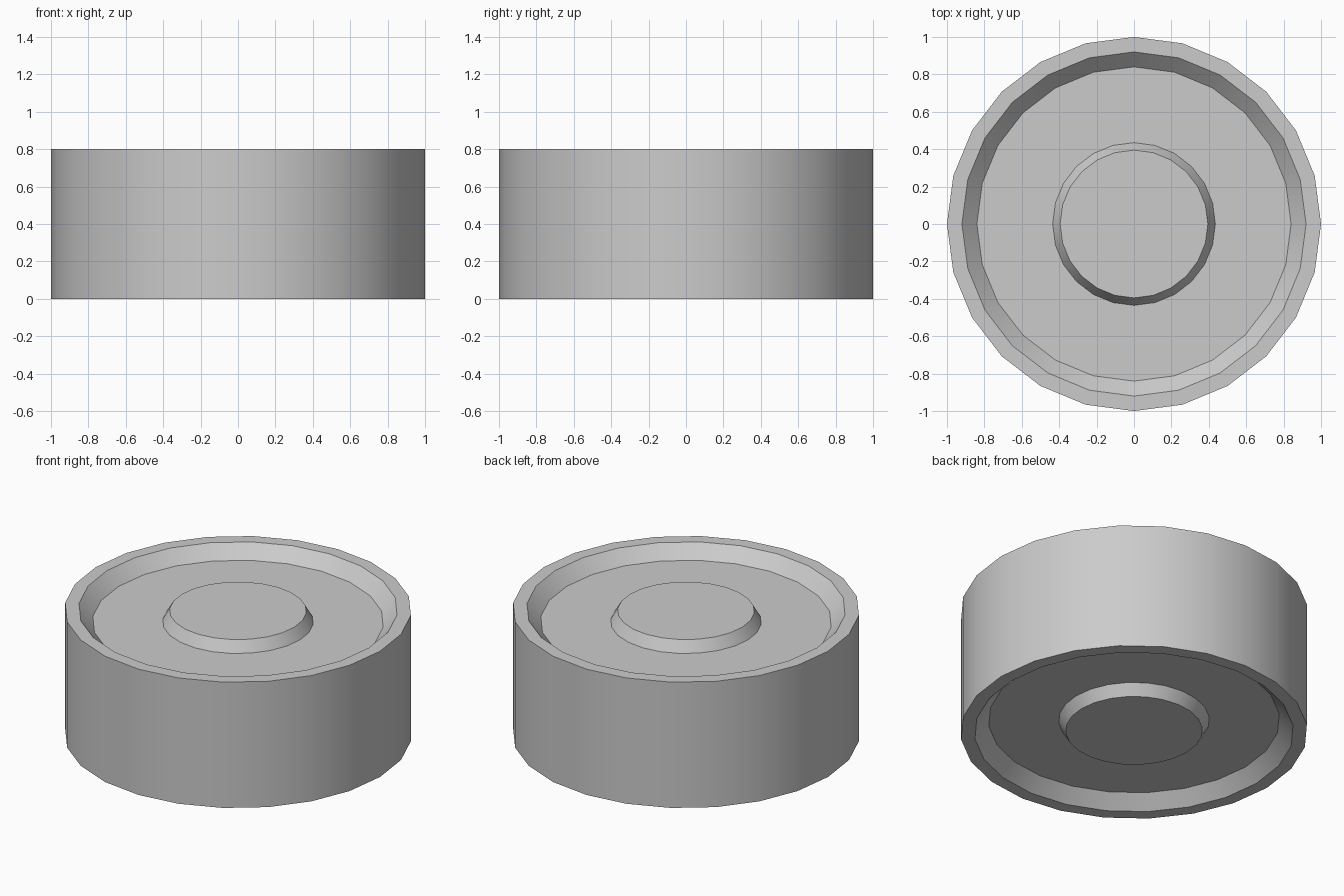
import bpy, bmesh
from math import cos, sin, tau, radians

if "Cube" in bpy.data.objects:
    bpy.data.objects.remove(bpy.data.objects["Cube"])

SIDES = 24
HEIGHT = 0.8

# Upper half profile (radius, z): hub cap, recessed face, bevelled lip, tread
half = [(0.395, 0.79), (0.435, 0.72), (0.84, 0.72), (0.92, 0.80), (1.0, 0.80)]
profile = half + [(r, HEIGHT - z) for r, z in reversed(half)]


def lathe(name, points, sides):
    """Revolve an open profile about z and cap both ends."""
    bm = bmesh.new()
    rings = [[bm.verts.new((r * cos(tau * i / sides), r * sin(tau * i / sides), z))
              for i in range(sides)] for r, z in points]
    for a, b in zip(rings, rings[1:]):
        for i in range(sides):
            j = (i + 1) % sides
            bm.faces.new((a[i], b[i], b[j], a[j]))
    bm.faces.new(rings[0])
    bm.faces.new(rings[-1][::-1])
    bmesh.ops.recalc_face_normals(bm, faces=bm.faces)
    mesh = bpy.data.meshes.new(name)
    bm.to_mesh(mesh)
    bm.free()
    obj = bpy.data.objects.new(name, mesh)
    bpy.context.collection.objects.link(obj)
    return obj


# Wheel lying flat, same relief on both faces
wheel = lathe("wheel", profile, SIDES)
bpy.context.view_layer.objects.active = wheel
wheel.select_set(True)
bpy.ops.object.shade_smooth_by_angle(angle=radians(30))
